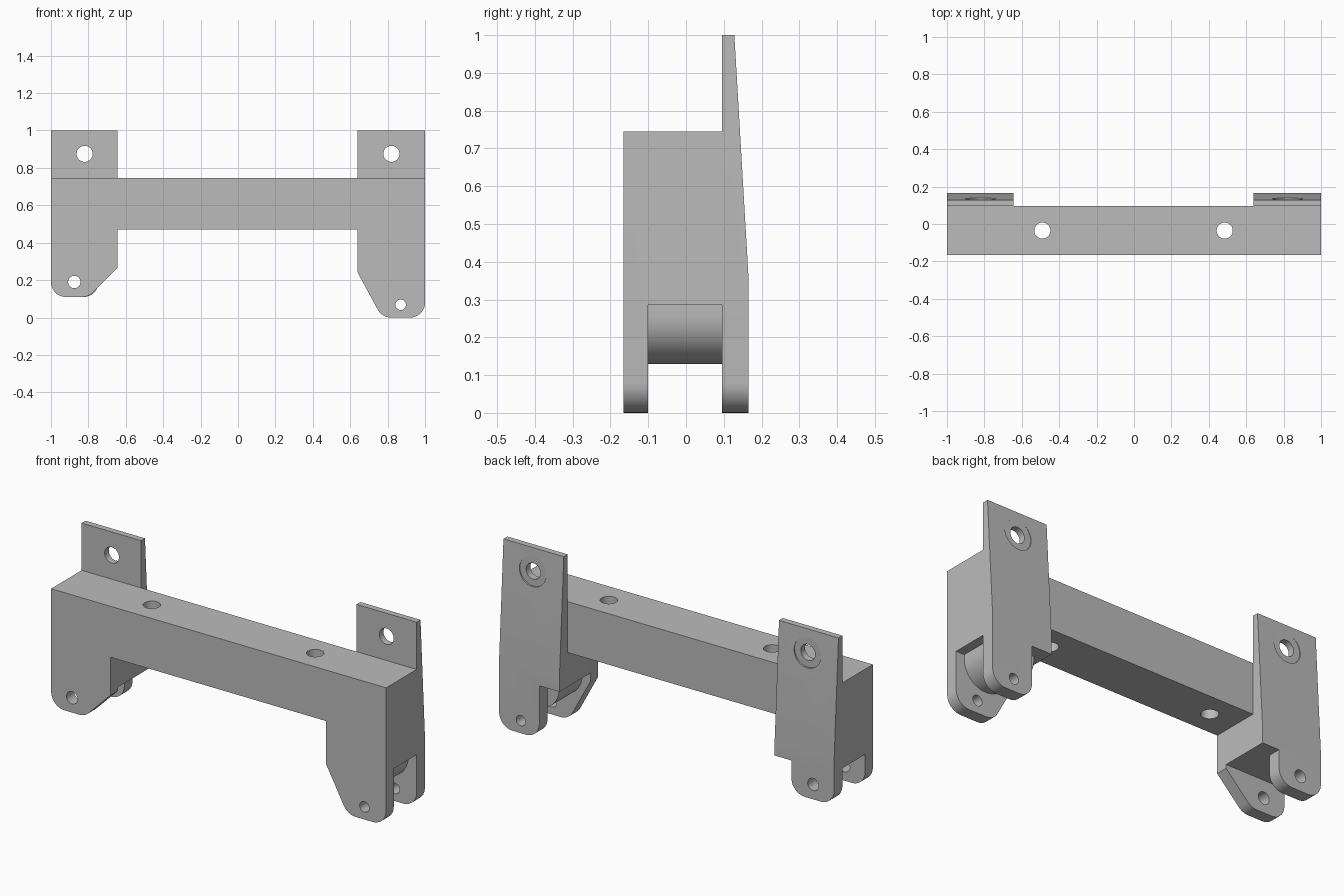
import bpy, bmesh, math
from mathutils import Vector, Matrix

cube = bpy.data.objects.get("Cube")
if cube:
    bpy.data.objects.remove(cube, do_unlink=True)

gray = bpy.data.materials.new("plain_gray")
gray.use_nodes = True
gray.diffuse_color = (0.5, 0.5, 0.5, 1)
gray.node_tree.nodes["Principled BSDF"].inputs["Base Color"].default_value = (0.5, 0.5, 0.5, 1)


def fillet(points, steps=10):
    """Turn (x, z, radius) corners into an outline with rounded corners."""
    out = []
    for i, (x, z, r) in enumerate(points):
        p = Vector((x, z))
        if r == 0:
            out.append(p)
            continue
        a = (Vector(points[i - 1][:2]) - p).normalized()
        b = (Vector(points[(i + 1) % len(points)][:2]) - p).normalized()
        half = a.angle(b) / 2
        center = p + (a + b).normalized() * (r / math.sin(half))
        start = p + a * (r / math.tan(half)) - center
        sweep = start.angle_signed(p + b * (r / math.tan(half)) - center)
        for s in range(steps + 1):
            out.append(center + Matrix.Rotation(-sweep * s / steps, 2) @ start)
    return out


def finish(name, bm):
    bmesh.ops.recalc_face_normals(bm, faces=bm.faces[:])
    mesh = bpy.data.meshes.new(name)
    bm.to_mesh(mesh)
    bm.free()
    mesh.materials.append(gray)
    obj = bpy.data.objects.new(name, mesh)
    bpy.context.collection.objects.link(obj)
    return obj


def prism(name, points, y0, y1, taper=False):
    """Extrude an x-z outline along y, optionally sloping the rear face."""
    bm = bmesh.new()
    face = bm.faces.new([bm.verts.new((p.x, y0, p.y)) for p in fillet(points)])
    ext = bmesh.ops.extrude_face_region(bm, geom=[face])
    bmesh.ops.translate(bm, vec=(0, y1 - y0, 0),
                        verts=[v for v in ext["geom"] if isinstance(v, bmesh.types.BMVert)])
    if taper:
        bmesh.ops.bisect_plane(bm, geom=bm.verts[:] + bm.edges[:] + bm.faces[:],
                               plane_co=(0, 0.165, 0.367), plane_no=(0, 0.633, 0.037),
                               clear_outer=True)
        bmesh.ops.holes_fill(bm, edges=[e for e in bm.edges if e.is_boundary])
    return finish(name, bm)


def drill(center, radius, depth, axis):
    bm = bmesh.new()
    turn = Matrix.Rotation(math.pi / 2, 4, 'X') if axis == 'Y' else Matrix()
    bmesh.ops.create_cone(bm, cap_ends=True, segments=40, radius1=radius, radius2=radius,
                          depth=depth, matrix=Matrix.Translation(center) @ turn)
    return finish("drill", bm)


def combine(target, tool, operation):
    mod = target.modifiers.new(operation.lower(), 'BOOLEAN')
    mod.operation, mod.solver, mod.object = operation, 'EXACT', tool
    bpy.context.view_layer.objects.active = target
    bpy.ops.object.modifier_apply(modifier=mod.name)
    bpy.data.objects.remove(tool, do_unlink=True)


# Beam with both legs
bracket = prism("mounting_bracket", [
    (-1, 0.745, 0), (-1, 0.11, 0.08), (-0.8, 0.11, 0.08), (-0.645, 0.265, 0),
    (-0.645, 0.47, 0), (0.64, 0.47, 0), (0.64, 0.24, 0), (0.77, 0, 0.08),
    (1, 0, 0.08), (1, 0.745, 0)], -0.165, 0.095)

# Slot behind the front plates
slot = prism("slot", [(-1.1, -0.1, 0), (1.1, -0.1, 0), (1.1, 0.285, 0), (-1.1, 0.285, 0)],
             -0.1, 0.2)
combine(bracket, slot, 'DIFFERENCE')

# Rounded lug inside one slot
lug = prism("lug", [(0.69, 0.3, 0), (0.69, 0.13, 0.129), (0.95, 0.13, 0.129), (0.95, 0.3, 0)],
            -0.1, 0.095)
combine(bracket, lug, 'UNION')

# Tapered rear plates with rounded lower tabs
for outer, inner, tab, bottom in ((-1, -0.645, -0.745, 0.11), (1, 0.64, 0.76, 0)):
    plate = prism("rear_plate", [
        (outer, 1, 0), (outer, bottom, 0.08), (tab, bottom, 0.08), (tab, 0.285, 0),
        (inner, 0.285, 0), (inner, 1, 0)], 0.095, 0.165, taper=True)
    combine(bracket, plate, 'UNION')

# Bolt holes with spot faces, pin holes and vertical beam holes
for x in (-0.82, 0.82):
    combine(bracket, drill((x, 0.1, 0.875), 0.043, 0.4, 'Y'), 'DIFFERENCE')
    combine(bracket, drill((x, 0.2307, 0.875), 0.08, 0.2, 'Y'), 'DIFFERENCE')
for x, z, r in ((-0.875, 0.19, 0.033), (0.87, 0.068, 0.028)):
    combine(bracket, drill((x, 0, z), r, 0.6, 'Y'), 'DIFFERENCE')
for x in (-0.49, 0.485):
    combine(bracket, drill((x, -0.035, 0.6), 0.043, 0.6, 'Z'), 'DIFFERENCE')

bpy.ops.object.select_all(action='DESELECT')
bracket.select_set(True)
bpy.context.view_layer.objects.active = bracket
bpy.ops.object.shade_smooth_by_angle(angle=math.radians(30))
